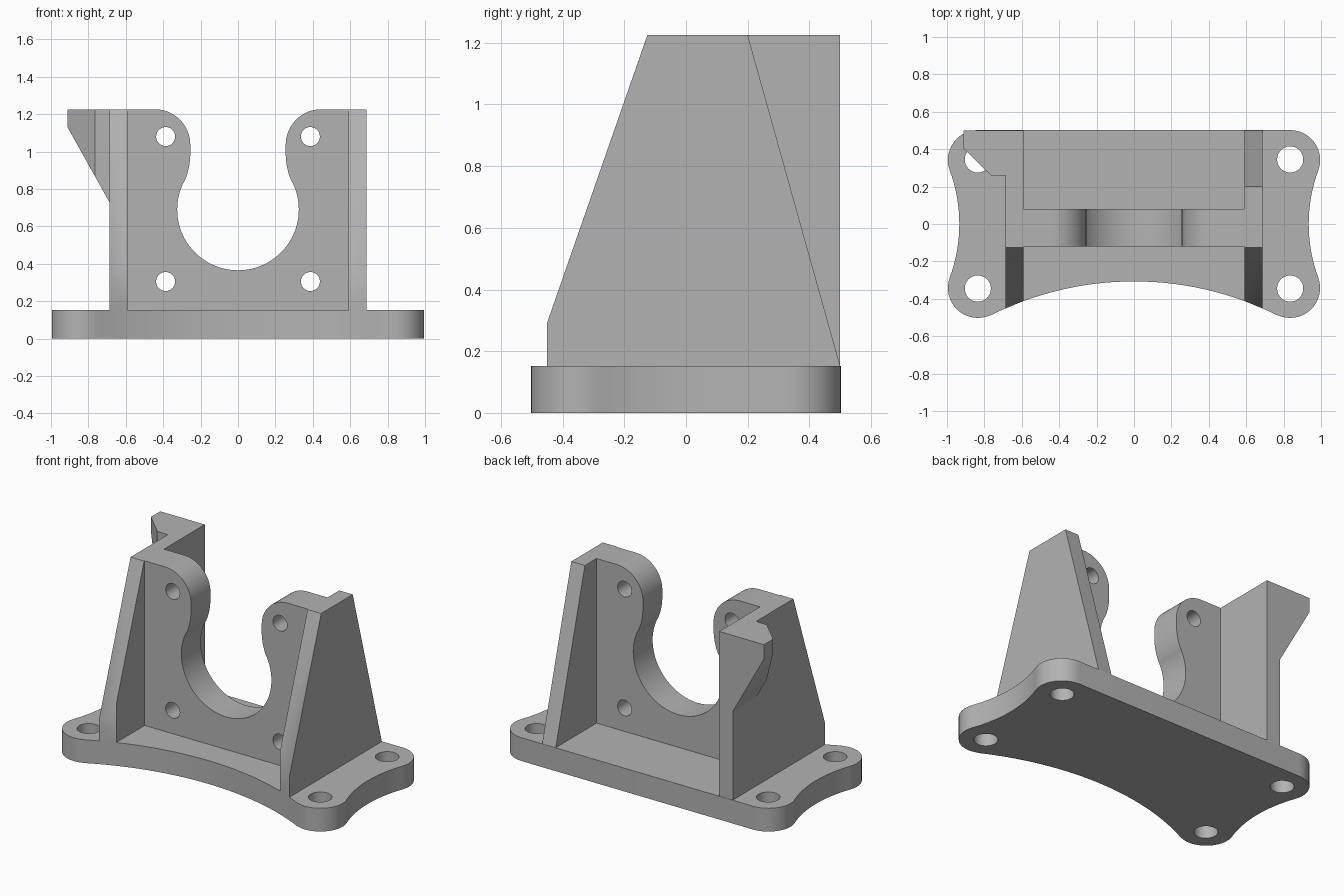
import bpy, bmesh
from math import sin, cos, radians, atan2, degrees, sqrt
from mathutils import Matrix

cube = bpy.data.objects.get("Cube")
if cube:
    bpy.data.objects.remove(cube, do_unlink=True)

grey = bpy.data.materials.new("plain grey")
grey.use_nodes = True
grey.diffuse_color = (0.45, 0.45, 0.45, 1)
grey.node_tree.nodes["Principled BSDF"].inputs["Base Color"].default_value = grey.diffuse_color

BASE_H, TOP = 0.152, 1.226
INNER, OUTER = 0.59, 0.688
parts = []


def finish(name, mesh):
    bm = bmesh.new()
    bm.from_mesh(mesh)
    bmesh.ops.remove_doubles(bm, verts=bm.verts, dist=1e-4)
    bmesh.ops.recalc_face_normals(bm, faces=bm.faces)
    bm.to_mesh(mesh)
    bm.free()
    mesh.materials.clear()
    mesh.materials.append(grey)
    obj = bpy.data.objects.new(name, mesh)
    bpy.context.collection.objects.link(obj)
    parts.append(obj)
    return obj


def arc(cx, cy, r, a, b, n=16):
    angles = [radians(a + (b - a) * i / n) for i in range(n + 1)]
    return [(cx + r * cos(t), cy + r * sin(t)) for t in angles]


def mirrored(half):
    """Close a right-hand half outline with its mirror image."""
    return half + [(-x, y) for x, y in reversed(half)]


def sheet(name, outlines, depth, matrix):
    """Thick sheet: first outline is the edge, the others are holes."""
    curve = bpy.data.curves.new(name, 'CURVE')
    curve.dimensions = '2D'
    curve.fill_mode = 'BOTH'
    curve.extrude = depth / 2
    for pts in outlines:
        spline = curve.splines.new('POLY')
        spline.points.add(len(pts) - 1)
        for point, (x, y) in zip(spline.points, pts):
            point.co = (x, y, 0, 1)
        spline.use_cyclic_u = True
    temp = bpy.data.objects.new("temp", curve)
    bpy.context.collection.objects.link(temp)
    bpy.context.view_layer.update()
    deps = bpy.context.evaluated_depsgraph_get()
    mesh = bpy.data.meshes.new_from_object(temp.evaluated_get(deps))
    bpy.data.objects.remove(temp, do_unlink=True)
    mesh.transform(matrix)
    return finish(name, mesh)


def loft(name, ring_a, ring_b):
    """Solid between two matching rings of points."""
    bm = bmesh.new()
    a = [bm.verts.new(p) for p in ring_a]
    b = [bm.verts.new(p) for p in ring_b]
    bm.faces.new(a)
    bm.faces.new(b)
    for i in range(len(a)):
        j = (i + 1) % len(a)
        bm.faces.new((a[i], a[j], b[j], b[i]))
    mesh = bpy.data.meshes.new(name)
    bm.to_mesh(mesh)
    bm.free()
    return finish(name, mesh)


# Base: rounded ears joined by hollow sides and a hollow front
EAR_X, EAR_Y, EAR_R = 0.835, 0.342, 0.16
SIDE_R, FRONT_R, FRONT_Y = 0.83, 1.71, -2.017
side_x = EAR_X + sqrt((SIDE_R + EAR_R) ** 2 - EAR_Y ** 2)
side_a = degrees(atan2(EAR_Y, side_x - EAR_X))
front_a = degrees(atan2(-EAR_Y - FRONT_Y, EAR_X))
half = arc(0, FRONT_Y, FRONT_R, 90, front_a, 24)
half += arc(EAR_X, -EAR_Y, EAR_R, front_a - 180, side_a)[1:]
half += arc(side_x, 0, SIDE_R, 180 + side_a, 180 - side_a)[1:]
half += arc(EAR_X, EAR_Y, EAR_R, -side_a, 90)[1:]
outline = mirrored(half)[:-1]
holes = [arc(sx * EAR_X, sy * 0.345, 0.07, 0, 348.75, 31) for sx in (-1, 1) for sy in (-1, 1)]
sheet("base", [outline] + holes, BASE_H, Matrix.Translation((0, 0, BASE_H / 2)))

# Upright mounting plate with a keyhole opening and four screw holes
neck = 25.6
half = arc(0, 0.69, 0.325, -90, neck, 32)
half += arc(0.63, 0.99, 0.375, 180 + neck, 180, 10)[1:]
half += arc(0.445, 1.036, 0.19, 180, 90)
half += [(INNER, TOP), (INNER, BASE_H)]
outline = mirrored(half)[:-1]
holes = [arc(sx * 0.387, z, 0.051, 0, 345, 23) for sx in (-1, 1) for z in (0.305, 1.08)]
sheet("mounting_plate", [outline] + holes, 0.2,
      Matrix.Translation((0, -0.02, 0)) @ Matrix.Rotation(radians(90), 4, 'X'))


# Side walls: sloping front that ends on the hollow front of the base
def wall_ring(x, side, back_top):
    front = FRONT_Y + sqrt(FRONT_R ** 2 - x ** 2)
    slope_z = TOP + (front + 0.125) * 2.87
    profile = [(front, BASE_H), (front, slope_z), (-0.125, TOP), (back_top, TOP), (0.5, BASE_H)]
    return [(side * x, y, z) for y, z in profile]


for name, side, back_top in (("left_wall", 1, 0.2), ("right_wall", -1, 0.5)):
    loft(name, wall_ring(INNER, side, back_top), wall_ring(OUTER, side, back_top))

# Overhanging tab with a chamfered corner and a sloping underside
plan = [(-OUTER, 0.26), (-0.765, 0.26), (-0.912, 0.405), (-0.912, 0.5), (-OUTER, 0.5)]
loft("tab", [(x, y, TOP) for x, y in plan],
     [(x, y, 0.73 - (x + OUTER) * 1.79) for x, y in plan])

# Smooth the curved sides and keep the edges sharp
bpy.ops.object.select_all(action='DESELECT')
for obj in parts:
    obj.select_set(True)
bpy.context.view_layer.objects.active = parts[0]
bpy.ops.object.shade_smooth_by_angle(angle=radians(30))
